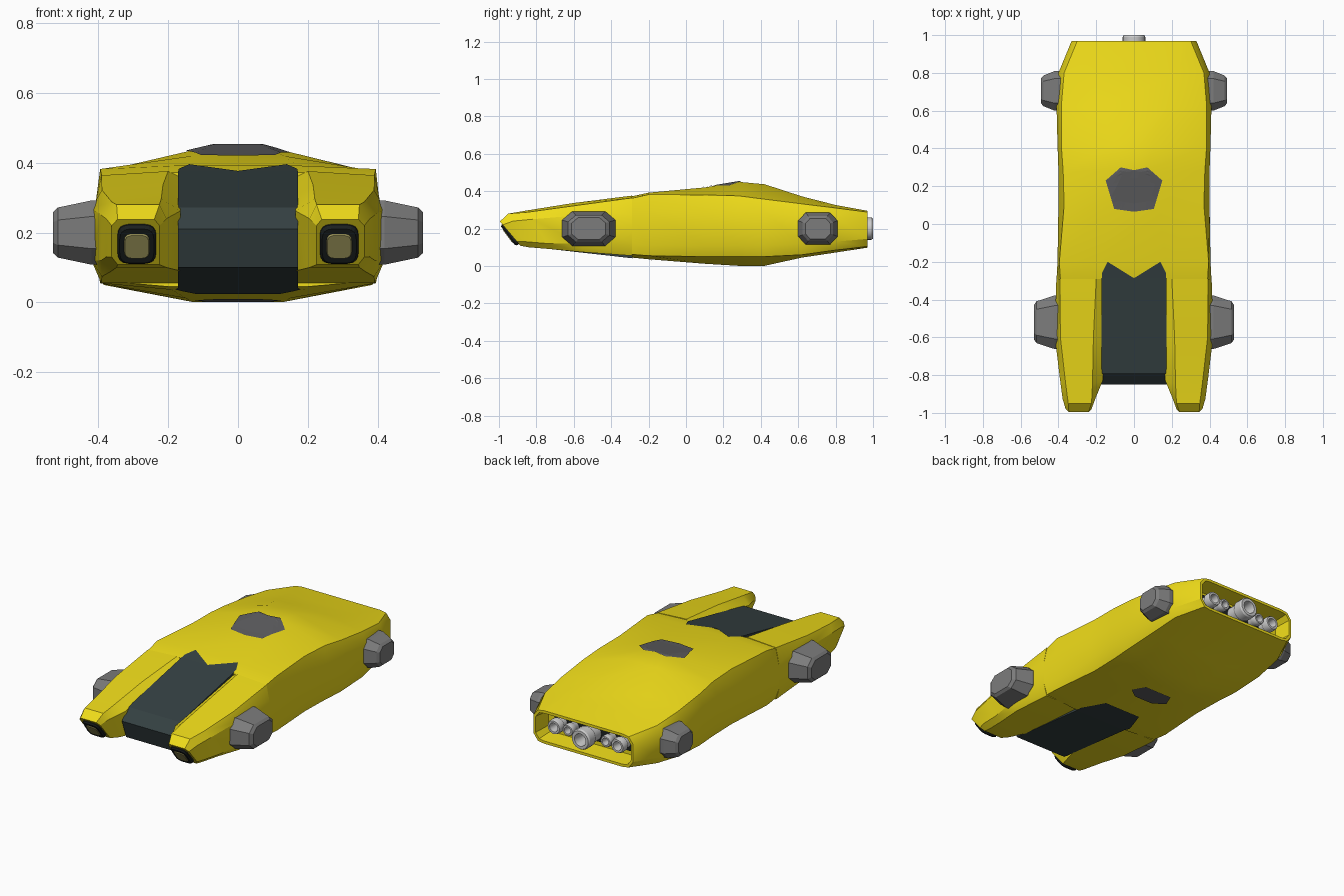
import bpy, bmesh, math
from mathutils import Vector
from mathutils.bvhtree import BVHTree

if "Cube" in bpy.data.objects:
    bpy.data.objects.remove(bpy.data.objects["Cube"])


def material(name, r, g, b):
    m = bpy.data.materials.new(name)
    m.diffuse_color = (r, g, b, 1)
    m.use_nodes = True
    m.node_tree.nodes["Principled BSDF"].inputs["Base Color"].default_value = m.diffuse_color
    return m


YELLOW = material("yellow_paint", 0.87, 0.72, 0.01)
GLASS = material("dark_glass", 0.035, 0.052, 0.055)
DARK = material("dark_grey", 0.11, 0.11, 0.115)
POD = material("pod_grey", 0.2, 0.2, 0.2)
BLACK = material("black_trim", 0.012, 0.016, 0.016)
LENS = material("lamp_lens", 0.42, 0.38, 0.13)


def finish(name, bm, mat=None, smooth=None):
    bmesh.ops.recalc_face_normals(bm, faces=bm.faces)
    me = bpy.data.meshes.new(name)
    bm.to_mesh(me)
    bm.free()
    ob = bpy.data.objects.new(name, me)
    bpy.context.collection.objects.link(ob)
    if mat:
        me.materials.append(mat)
    if smooth:
        bpy.ops.object.select_all(action='DESELECT')
        ob.select_set(True)
        bpy.context.view_layer.objects.active = ob
        bpy.ops.object.shade_smooth_by_angle(angle=math.radians(smooth))
    return ob


def loft(rings, cap=True, closed=False):
    """Skin a list of equal-length rings of points."""
    bm = bmesh.new()
    rows = [[bm.verts.new(p) for p in r] for r in rings]
    n = len(rows[0])
    pairs = list(zip(rows, rows[1:])) + ([(rows[-1], rows[0])] if closed else [])
    for a, b in pairs:
        for i in range(n):
            j = (i + 1) % n
            bm.faces.new((a[i], a[j], b[j], b[i]))
    if cap:
        bm.faces.new(rows[0])
        bm.faces.new(rows[-1])
    bmesh.ops.recalc_face_normals(bm, faces=bm.faces)
    return bm


# Main hull: y, x_top, z_top, x_shoulder, z_shoulder, x_side, z_up, z_low, z_sill, x_keel, z_keel
hull_rows = [
    (-.29, .20, .372, .39, .362, .41, .27, .12, .062, .20, .045),
    (-.20, .17, .392, .395, .382, .405, .29, .11, .055, .19, .036),
    (.10, .13, .420, .37, .380, .40, .29, .11, .050, .15, .012),
    (.28, .07, .450, .375, .375, .40, .29, .11, .050, .13, .001),
    (.42, .10, .437, .385, .357, .405, .29, .11, .050, .13, .001),
    (.62, .18, .372, .385, .332, .41, .27, .12, .060, .16, .045),
    (.80, .23, .326, .37, .310, .40, .26, .13, .085, .20, .072),
    (.97, .26, .295, .30, .288, .33, .25, .145, .105, .26, .098),
]
rings = []
for y, xt, zt, xs, zs, xm, zu, zl, zb, xk, zk in hull_rows:
    half = [(xt, zt), (xs, zs), (xm, zu), (xm, zl), (xs, zb), (xk, zk)]
    rings.append([(x, y, z) for x, z in half] + [(-x, y, z) for x, z in reversed(half)])
bm = loft(rings)
# Recessed engine bay in the rear face
rear = [f for f in bm.faces if all(v.co.y > .96 for v in f.verts)]
bmesh.ops.inset_region(bm, faces=rear, thickness=.016)
bmesh.ops.inset_region(bm, faces=rear, thickness=.008, depth=-.11)
hull_tree = BVHTree.FromBMesh(bm)
finish("hull", bm, YELLOW, 32)

# Front prongs: y_top, y_bottom, x_in, z_in, x_top, z_top, x_sh, z_sh, x_side, z_up, z_low, z_bottom
prong_rows = [
    (-.995, -.885, .225, .220, .240, .238, .345, .238, .362, .22, .13, .108),
    (-.950, -.840, .205, .240, .225, .280, .348, .280, .378, .24, .13, .100),
    (-.850, -.720, .165, .262, .220, .297, .362, .288, .392, .25, .12, .090),
    (-.600, -.550, .168, .305, .215, .337, .390, .322, .420, .27, .12, .074),
    (-.290, -.290, .168, .360, .200, .376, .392, .364, .411, .27, .12, .055),
]
for s, side in ((1, "right"), (-1, "left")):
    rings = []
    for yt, yb, xi, zi, xt, zt, xs, zs, xm, zu, zl, zb in prong_rows:
        sec = [(xi, zi), (xt, zt), (xs, zs), (xm, zu), (xm, zl), (xs, zb), (xi, zb)]
        rings.append([(s * x, yb + (yt - yb) * (z - zb) / (zt - zb), z) for x, z in sec])
    finish(f"{side}_prong", loft(rings), YELLOW, 25)

# Wedge canopy between the prongs
profile = [(-.285, .376), (-.55, .322), (-.79, .272), (-.85, .21), (-.81, .10), (-.285, .041)]
finish("canopy", loft([[(x, y, z) for y, z in profile] for x in (-.172, .172)]), GLASS)


def patch(name, half, mat, top=True):
    """Thin panel laid onto the hull; half-outline is mirrored in x."""
    pts = half + [(-x, y) for x, y in reversed(half) if x > 0]
    bm = bmesh.new()
    bm.faces.new([bm.verts.new((x, y, 0)) for x, y in pts])
    bmesh.ops.triangulate(bm, faces=bm.faces)
    bmesh.ops.subdivide_edges(bm, edges=bm.edges[:], cuts=4, use_grid_fill=True)
    d = -1 if top else 1
    for v in bm.verts:
        hit = hull_tree.ray_cast(Vector((v.co.x, v.co.y, -d)), Vector((0, 0, d)))[0]
        if hit:
            v.co.z = hit.z - d * .004
    ob = finish(name, bm, mat)
    if (ob.data.polygons[0].normal.z > 0) != top:
        ob.data.flip_normals()


patch("canopy_rear_edge", [(0, -.287), (.14, -.2), (.17, -.26), (.17, -.289), (0, -.289)], GLASS)
patch("belly_window", [(0, -.288), (.172, -.288), (.18, -.25), (.12, -.1), (0, -.1)], GLASS, False)
patch("roof_hatch", [(0, .285), (.07, .3), (.15, .23), (.105, .08), (0, .065)], DARK)
patch("belly_hatch", [(0, .08), (.06, .08), (.125, .13), (.09, .21), (0, .21)], DARK, False)


# Side pods: octagonal, tapering outwards
def pod(name, s, y0, z0, hy, hz, x_out):
    def octagon(x, k):
        c = [(1, .5), (.62, 1), (-.62, 1), (-1, .5), (-1, -.5), (-.62, -1), (.62, -1), (1, -.5)]
        return [(s * x, y0 + a * hy * k, z0 + b * hz * k) for a, b in c]
    finish(name, loft([octagon(.36, 1), octagon(.42, 1),
                       octagon(x_out - .014, .78), octagon(x_out, .64)]), POD)


# Slanted headlamps
def lamp(name, x0, w, h, d0, d1, mat):
    ring = []
    for i in range(20):
        a = 2 * math.pi * (i + .5) / 20
        c, sn = math.cos(a), math.sin(a)
        ring.append((math.copysign(abs(c) ** .5, c) * w, math.copysign(abs(sn) ** .5, sn) * h))
    up, out = Vector((0, -.6, .8)), Vector((0, -.8, -.6))
    mid = Vector((x0, -.937, .172))
    ob = finish(name, loft([[mid + Vector((u * k, 0, 0)) + up * v * k + out * d for u, v in ring]
                            for d, k in ((d0, 1), (d1 - .008, 1), (d1, .88))]), mat)


# Engine nozzles: hollow turned tubes
def nozzle(name, x0, r, y0, y1):
    prof = [(.85, y0), (.85, y0 + (y1 - y0) * .5), (1, y0 + (y1 - y0) * .6), (1, y1 - .01),
            (.9, y1), (.62, y1), (.5, y1 - .05), (.5, y0)]
    rings = [[(x0 + r * k * math.cos(2 * math.pi * i / 20), y,
               .2 + r * k * math.sin(2 * math.pi * i / 20)) for i in range(20)] for k, y in prof]
    finish(name, loft(rings, cap=False, closed=True), None, 30)


for s, side in ((1, "right"), (-1, "left")):
    pod(f"{side}_front_pod", s, -.52, .2, .142, .092, .53)
    pod(f"{side}_rear_pod", s, .705, .2, .105, .085, .492)
    lamp(f"{side}_lamp_frame", s * .29, .056, .07, -.03, .018, BLACK)
    lamp(f"{side}_lamp_lens", s * .29, .039, .047, 0, .022, LENS)
    nozzle(f"{side}_inner_nozzle", s * .125, .034, .85, .94)
    nozzle(f"{side}_outer_nozzle", s * .21, .043, .85, .95)
nozzle("main_nozzle", 0, .06, .85, 1.0)

# Dark plate behind the nozzles
finish("engine_plate", loft([[(-.26, y, .15), (.26, y, .15), (.26, y, .25), (-.26, y, .25)]
                             for y in (.855, .872)]), BLACK)
